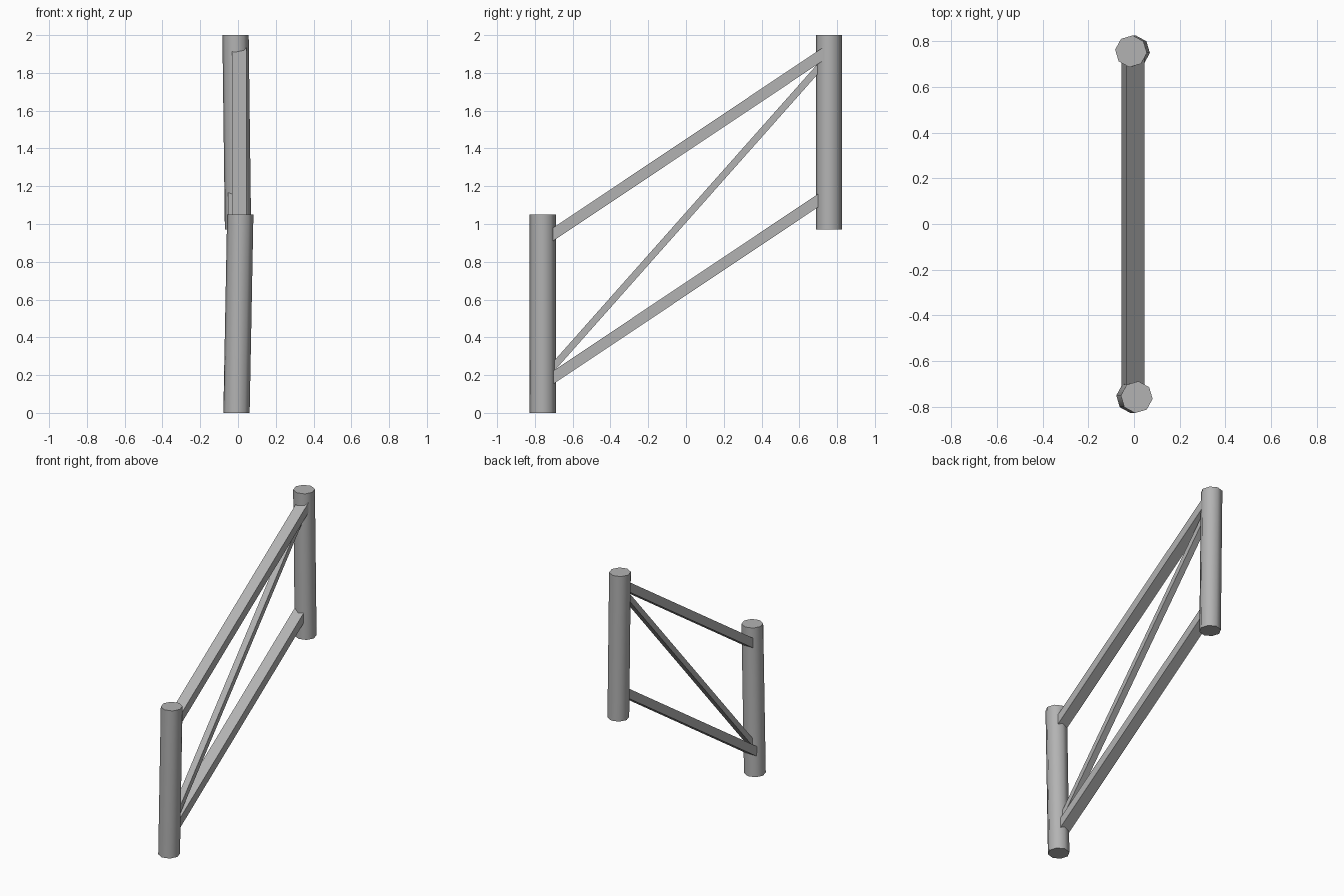
import bpy, bmesh, math

cube = bpy.data.objects.get("Cube")
if cube:
    bpy.data.objects.remove(cube, do_unlink=True)

grey = bpy.data.materials.new("plain grey")
grey.use_nodes = True
colour = (0.45, 0.45, 0.45, 1)
grey.diffuse_color = colour
grey.node_tree.nodes["Principled BSDF"].inputs["Base Color"].default_value = colour


def sweep(name, start_ring, end_ring, smooth=False):
    """Closed prism between two matching rings of points."""
    bm = bmesh.new()
    a = [bm.verts.new(p) for p in start_ring]
    b = [bm.verts.new(p) for p in end_ring]
    bm.faces.new(a)
    bm.faces.new(b)
    for i in range(len(a)):
        j = (i + 1) % len(a)
        bm.faces.new((a[i], a[j], b[j], b[i]))
    bmesh.ops.recalc_face_normals(bm, faces=bm.faces)
    mesh = bpy.data.meshes.new(name)
    bm.to_mesh(mesh)
    bm.free()
    mesh.materials.append(grey)
    obj = bpy.data.objects.new(name, mesh)
    bpy.context.collection.objects.link(obj)
    if smooth:
        bpy.ops.object.select_all(action='DESELECT')
        obj.select_set(True)
        bpy.context.view_layer.objects.active = obj
        bpy.ops.object.shade_smooth_by_angle(angle=math.radians(60))


def post(name, y, bottom, top, sides=8, radius=0.07, turn=math.radians(-6)):
    """Slightly leaning round post; bottom and top are (x, z)."""
    def ring(x, z):
        angles = [turn + math.tau * i / sides for i in range(sides)]
        return [(x + radius * math.cos(t), y + radius * math.sin(t), z) for t in angles]
    sweep(name, ring(*bottom), ring(*top), smooth=True)


def rail(name, x_range, mid_z, slope, height, reach=0.75):
    """Sloping square rail running from post to post."""
    x0, x1 = x_range

    def ring(y):
        z, h = mid_z + slope * y, height / 2
        return [(x0, y, z - h), (x1, y, z - h), (x1, y, z + h), (x0, y, z + h)]
    sweep(name, ring(-reach), ring(reach))


# Posts
post("front_post", -0.759, (-0.008, 0), (0.012, 1.05))
post("back_post", 0.757, (0.0, 0.97), (-0.013, 2))

# Rails and brace
rail("top_rail", (-0.033, 0.045), 1.415, 0.668, 0.07)
rail("bottom_rail", (-0.054, 0.026), 0.657, 0.668, 0.07)
rail("diagonal_brace", (-0.03, 0.015), 1.035, 1.127, 0.055)
